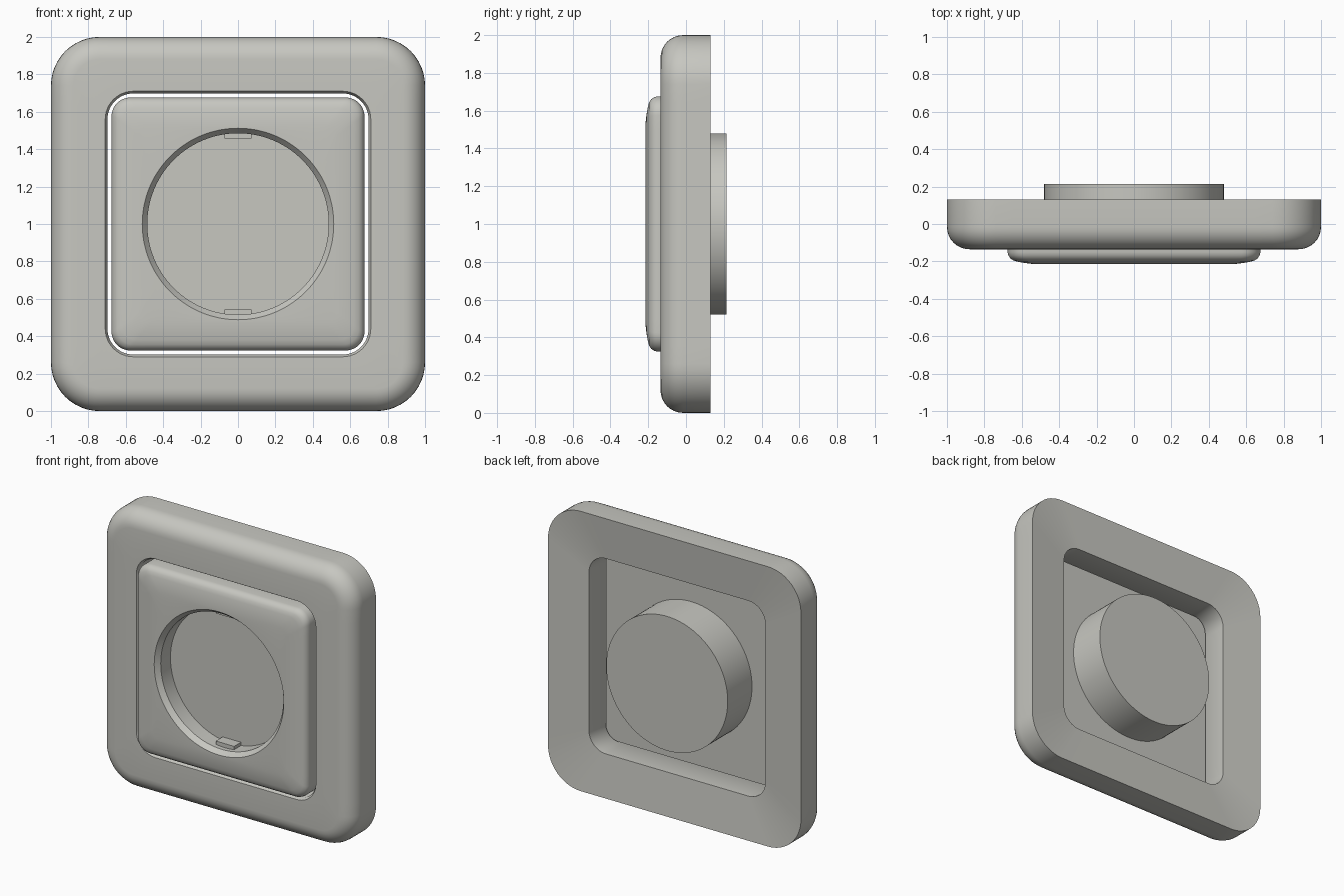
import bpy
import bmesh
from math import sin, cos, pi, radians

SIDE, CORNER = 8, 12          # segments per half side and per corner
MID_Z = 1.0

if "Cube" in bpy.data.objects:
    bpy.data.objects.remove(bpy.data.objects["Cube"])

grey = bpy.data.materials.new("warm_grey_plastic")
grey.use_nodes = True
colour = (0.57, 0.57, 0.53, 1)
grey.diffuse_color = colour
grey.node_tree.nodes["Principled BSDF"].inputs["Base Color"].default_value = colour


def quarter_turns(points):
    """Repeat one quarter of an outline around the centre."""
    outline = []
    for _ in range(4):
        outline += points
        points = [(-v, u) for u, v in points]
    return outline


def square(half, radius):
    """Rounded square: half side, corner, half side, four times."""
    flat = half - radius
    pts = [(half, flat * i / SIDE) for i in range(SIDE)]
    for i in range(CORNER + 1):
        a = pi / 2 * i / CORNER
        pts.append((flat + radius * cos(a), flat + radius * sin(a)))
    pts += [(flat * (1 - i / SIDE), half) for i in range(1, SIDE)]
    return quarter_turns(pts)


def circle(radius):
    n = 2 * SIDE + CORNER
    return quarter_turns([(radius * cos(pi / 2 * i / n), radius * sin(pi / 2 * i / n))
                          for i in range(n)])


def finish(name, bm):
    bmesh.ops.recalc_face_normals(bm, faces=bm.faces)
    mesh = bpy.data.meshes.new(name)
    bm.to_mesh(mesh)
    bm.free()
    mesh.materials.append(grey)
    obj = bpy.data.objects.new(name, mesh)
    bpy.context.collection.objects.link(obj)
    return obj


def loft(name, sections, closed):
    """Skin (outline, y) sections; join the ends or cap them."""
    bm = bmesh.new()
    rings = [[bm.verts.new((u, y, MID_Z + v)) for u, v in outline]
             for outline, y in sections]
    pairs = list(zip(rings, rings[1:]))
    if closed:
        pairs.append((rings[-1], rings[0]))
    else:
        bm.faces.new(rings[0])
        bm.faces.new(rings[-1])
    for a, b in pairs:
        for i in range(len(a)):
            j = (i + 1) % len(a)
            bm.faces.new((a[i], a[j], b[j], b[i]))
    obj = finish(name, bm)
    bpy.ops.object.select_all(action="DESELECT")
    obj.select_set(True)
    bpy.context.view_layer.objects.active = obj
    bpy.ops.object.shade_smooth_by_angle(angle=radians(32))
    return obj


# Outer frame: dished back, rounded front rim, square hole with a softened lip
FRONT, BACK, FILLET = -0.135, 0.13, 0.12
frame = [(square(0.698, 0.135), 0.10), (square(1, 0.26), BACK)]
for i in range(9):
    a = pi / 2 * i / 8
    inset = FILLET * (1 - cos(a))
    frame.append((square(1 - inset, 0.26 - inset), FRONT + FILLET * (1 - sin(a))))
frame += [(square(0.71, 0.15), FRONT), (square(0.698, 0.138), FRONT + 0.02)]
loft("outer_frame", frame, True)

# Socket insert: recess floor, bevelled mouth, crowned face, flat back, round housing
REAR = -0.06
insert = [(circle(0.485), REAR - 0.01), (circle(0.485), -0.18),
          (circle(0.512), -0.215)]
for half, radius, y in [(0.53, 0.06, -0.215), (0.58, 0.07, -0.209),
                        (0.62, 0.08, -0.202), (0.645, 0.085, -0.195),
                        (0.662, 0.09, -0.183), (0.672, 0.098, -0.167),
                        (0.676, 0.10, -0.15), (0.676, 0.10, REAR)]:
    insert.append((square(half, radius), y))
insert += [(circle(0.48), REAR), (circle(0.48), 0.215)]
loft("socket_insert", insert, False)

# Contact clips at the top and bottom of the recess
for name, side in (("top_clip", 1), ("bottom_clip", -1)):
    bm = bmesh.new()
    bmesh.ops.create_cube(bm, size=1)
    bmesh.ops.scale(bm, vec=(0.145, 0.085, 0.03), verts=bm.verts)
    bmesh.ops.translate(bm, vec=(0, -0.105, MID_Z + side * 0.471), verts=bm.verts)
    finish(name, bm)
